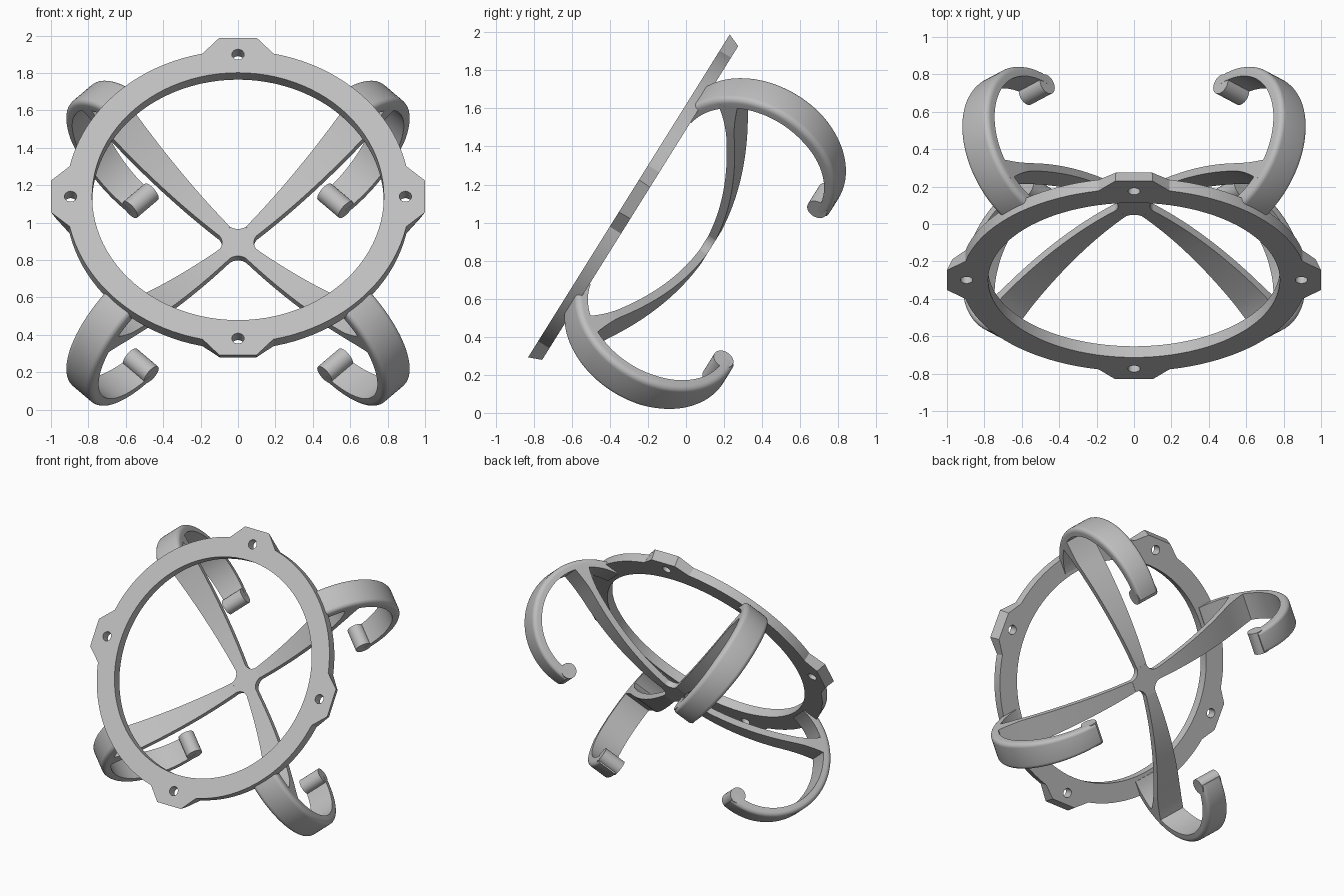
import bpy, bmesh
from math import sin, cos, pi, radians
from mathutils import Matrix

if "Cube" in bpy.data.objects:
    bpy.data.objects.remove(bpy.data.objects["Cube"], do_unlink=True)

grey = bpy.data.materials.new("plain grey")
grey.use_nodes = True
grey.diffuse_color = (0.52, 0.52, 0.52, 1)
grey.node_tree.nodes["Principled BSDF"].inputs["Base Color"].default_value = grey.diffuse_color

# The ring plane leans back; local -z is depth behind its front face
FRAME = Matrix.Translation((0, -0.30, 1.14)) @ Matrix.Rotation(radians(58), 4, 'X')
THICK = 0.07
parts = []


def add_part(name, mesh):
    ob = bpy.data.objects.new(name, mesh)
    bpy.context.collection.objects.link(ob)
    ob.matrix_world = FRAME
    mesh.materials.clear()
    mesh.materials.append(grey)
    parts.append(ob)
    return ob


def circle(cx, cy, radius, n):
    return [(cx + radius * cos(2 * pi * i / n), cy + radius * sin(2 * pi * i / n)) for i in range(n)]


def turn(points, angle):
    return [(x * cos(angle) - y * sin(angle), x * sin(angle) + y * cos(angle)) for x, y in points]


def plate(name, loops, front, back):
    """Flat plate from an outline and hole loops, between two depths."""
    cu = bpy.data.curves.new(name, 'CURVE')
    cu.dimensions = '2D'
    cu.fill_mode = 'BOTH'
    cu.extrude = (back - front) / 2
    for loop in loops:
        sp = cu.splines.new('POLY')
        sp.points.add(len(loop) - 1)
        for p, (x, y) in zip(sp.points, loop):
            p.co = (x, y, 0, 1)
        sp.use_cyclic_u = True
    tmp = bpy.data.objects.new(name + " curve", cu)
    bpy.context.collection.objects.link(tmp)
    dg = bpy.context.evaluated_depsgraph_get()
    mesh = bpy.data.meshes.new_from_object(tmp.evaluated_get(dg))
    bpy.data.objects.remove(tmp, do_unlink=True)
    bm = bmesh.new()
    bm.from_mesh(mesh)
    bmesh.ops.remove_doubles(bm, verts=bm.verts, dist=1e-5)
    bmesh.ops.translate(bm, verts=bm.verts, vec=(0, 0, -(front + back) / 2))
    bmesh.ops.recalc_face_normals(bm, faces=bm.faces)
    bm.to_mesh(mesh)
    bm.free()
    return add_part(name, mesh)


def sweep(name, path, section, angle):
    """Sweep a section along (r, depth, normal r, normal depth, half width, thickness)."""
    bm = bmesh.new()
    rings = []
    for r, d, nr, nd, half, thick in path:
        ring = []
        for n, t in section:
            rr, dd = r + nr * n * thick, d + nd * n * thick
            (x, y), = turn([(rr, t * half)], angle)
            ring.append(bm.verts.new((x, y, -dd)))
        rings.append(ring)
    k = len(section)
    for a, b in zip(rings, rings[1:]):
        for i in range(k):
            bm.faces.new((a[i], a[(i + 1) % k], b[(i + 1) % k], b[i]))
    bm.faces.new(rings[0])
    bm.faces.new(rings[-1])
    bmesh.ops.recalc_face_normals(bm, faces=bm.faces)
    mesh = bpy.data.meshes.new(name)
    bm.to_mesh(mesh)
    bm.free()
    return add_part(name, mesh)


# Ring with four tapered tabs and a bolt hole in each tab
outline, holes = [], []
for q in range(4):
    quarter = [(0.90, -0.19), (1.0, -0.10), (1.0, 0.10), (0.90, 0.19)]
    for i in range(21):
        a = radians(12.5 + 65 * i / 20)
        quarter.append((0.92 * cos(a), 0.92 * sin(a)))
    outline += turn(quarter, q * pi / 2)
    holes.append(turn(circle(0.895, 0, 0.033, 20), q * pi / 2))
ring = plate("mounting_ring", [outline, circle(0, 0, 0.78, 96)] + holes, 0, THICK)
for v in ring.data.vertices:  # chamfer the rear edge of the tab tips
    if v.co.z < -THICK / 2 and v.co.xy.length > 0.95:
        v.co.x *= 0.972
        v.co.y *= 0.972

# Hub where the arms cross, with concave sides
hub = []
for q in range(4):
    arc = [(0.154 - 0.069 * cos(radians(a)), 0.069 * sin(radians(a))) for a in range(-45, 46, 9)]
    hub += turn(arc, q * pi / 2)
plate("centre_hub", [hub], 0.465, 0.51)

# Arm path: bowed strip that widens towards the ring and thickens at its root
arm = []
for i in range(29):
    r = 0.10 + 0.96 * i / 28
    slope = -0.54 * r
    length = (1 + slope * slope) ** 0.5
    flare = max(0, (r - 0.86) / 0.2) ** 2
    half = min(0.1, 0.04 + 0.06 * (r - 0.10) / 0.82)
    arm.append((r, 0.49 - 0.27 * r * r, -slope / length, 1 / length, half, 0.045 + 0.07 * flare))
arm_section = [(-0.5, -1), (0.5, -1), (0.5, 1), (-0.5, 1)]

# Hook path: circular band from the ring round to the foot
hook = []
for i in range(49):
    a = radians(-82 + 176 * i / 48)
    end = max(0, (i - 28) / 20)
    hook.append((0.75 + 0.435 * cos(a), 0.475 + 0.435 * sin(a), cos(a), sin(a), 0.1 - 0.02 * end, 0.062))
rounding = [radians(15 * i) for i in range(7)]
side = [(0.5 * sin(a), 0.7 + 0.3 * cos(a)) for a in rounding]
hook_section = [(-0.5, -1)] + [(n, -t) for n, t in side] + side[::-1] + [(-0.5, 1)]

# Rounded foot bar at the end of each hook
foot_section = [(0, -1), (1, -1), (1, 1), (0, 1)]


def foot_bar(name, angle):
    bm = bmesh.new()
    bmesh.ops.create_cone(bm, cap_ends=True, segments=32, radius1=0.056, radius2=0.056, depth=0.16)
    place = Matrix.Rotation(angle, 4, 'Z') @ Matrix.Translation((0.735, 0, -0.876))
    bm.transform(place @ Matrix.Rotation(pi / 2, 4, 'X'))
    mesh = bpy.data.meshes.new(name)
    bm.to_mesh(mesh)
    bm.free()
    add_part(name, mesh)


for label, deg in (("upper_left", 45), ("upper_right", 135), ("lower_right", 225), ("lower_left", 315)):
    angle = radians(deg)
    sweep(label + "_arm", arm, arm_section, angle)
    sweep(label + "_hook", hook, hook_section, angle)
    foot_bar(label + "_foot", angle)

# Smooth curved surfaces, keep edges sharp
bpy.ops.object.select_all(action='DESELECT')
for ob in parts:
    ob.select_set(True)
bpy.context.view_layer.objects.active = ring
bpy.ops.object.shade_smooth_by_angle(angle=radians(32))
